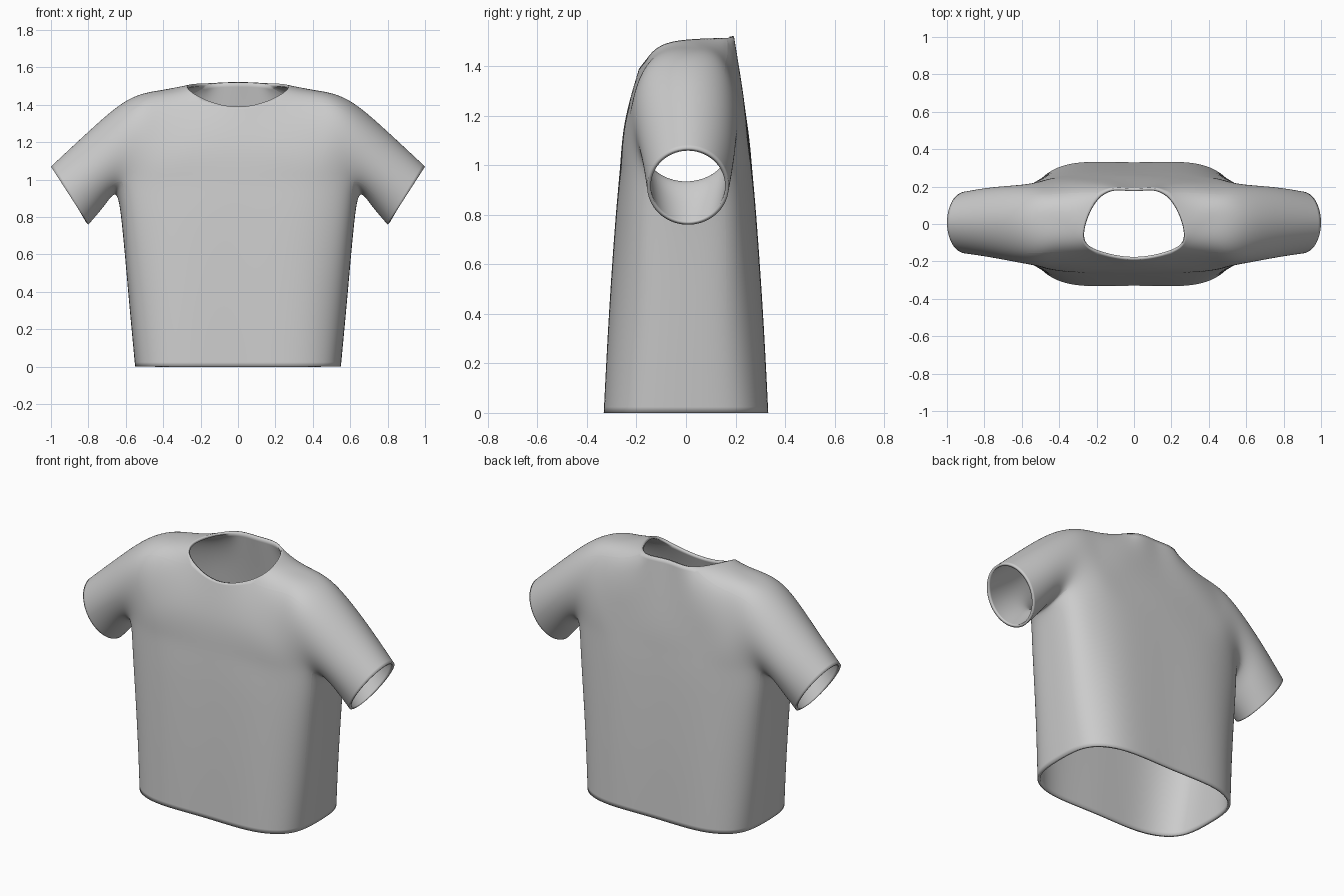
import bpy, bmesh, math
from mathutils import Matrix

if "Cube" in bpy.data.objects:
    bpy.data.objects.remove(bpy.data.objects["Cube"], do_unlink=True)

bm = bmesh.new()
points = {}


def vert(x, y, z):
    """Return the vertex at this place, making it once."""
    key = (round(x, 4), round(y, 4), round(z, 4))
    if key not in points:
        points[key] = bm.verts.new(key)
    return points[key]


def skin(rows):
    """Fill quads between neighbouring rows, leaving gaps at None."""
    for low, high in zip(rows, rows[1:]):
        for a, b, c, d in zip(low, low[1:], high[1:], high):
            if a and b and c and d:
                bm.faces.new((a, b, c, d))


# Torso rows from hem to chest: height, then (x, depth) from centre to side
torso = [
    (0.00, [(0, .33), (.27, .33), (.44, .285), (.53, .18), (.55, 0)]),
    (0.40, [(0, .31), (.28, .308), (.46, .265), (.565, .165), (.587, 0)]),
    (0.80, [(0, .283), (.285, .28), (.48, .245), (.598, .16), (.625, 0)]),
    (1.00, [(0, .266), (.28, .262), (.465, .24)]),
    (1.18, [(0, .246), (.27, .243), (.44, .232)]),
]
# Neckline and shoulder points, front (-1) and back (+1)
collar = {
    -1: [(0, -.19, 1.39), (.19, -.155, 1.435), (.42, -.15, 1.415)],
    1: [(0, .19, 1.522), (.17, .165, 1.515), (.42, .16, 1.42)],
}
ridge = [(.27, -.05, 1.5), (.42, .01, 1.477), (.59, .01, 1.425)]
# Sleeve rings: centre x and z, half height x and z, half width
sleeve = [(.755, 1.06, .035, .205, .188), (.9, .915, .1, .155, .165)]

for side in (-1, 1):
    armhole = [vert(*ridge[-1]), vert(.575, side * .155, 1.365), vert(.58, side * .212, 1.18),
               vert(.62, side * .165, .99), vert(.66, 0, .92)]
    rows = [[vert(x, side * d, z) for x, d in row] for z, row in torso]
    rows[3] += [armhole[3], armhole[4]]
    rows[4].append(armhole[2])
    rows.append([vert(*p) for p in collar[side]] + [armhole[1]])
    rows.append([None] + [vert(*p) for p in ridge])
    skin(rows)

    rings = [armhole]
    for cx, cz, hx, hz, width in sleeve:
        turn = [math.pi * k / 4 for k in range(5)]
        rings.append([vert(cx + hx * math.cos(t), .008 + side * width * math.sin(t),
                           cz + hz * math.cos(t)) for t in turn])
    skin(rings)

# Other half
bmesh.ops.mirror(bm, geom=bm.verts[:] + bm.edges[:] + bm.faces[:],
                 matrix=Matrix.Identity(4), merge_dist=0.0005, axis='X')
bmesh.ops.recalc_face_normals(bm, faces=bm.faces[:])
bm.normal_update()
front = min(bm.faces, key=lambda f: f.calc_center_median().y)
if front.normal.y > 0:
    bmesh.ops.reverse_faces(bm, faces=bm.faces[:])


def smooth_position(v):
    """Where subdivision will finally put a cage vertex."""
    if v.is_boundary:
        ends = [e.other_vert(v).co for e in v.link_edges if e.is_boundary]
        return (v.co * 4 + ends[0] + ends[1]) / 6
    n = len(v.link_edges)
    total = v.co * n * n
    for e in v.link_edges:
        total = total + e.other_vert(v).co * 4
    for loop in v.link_loops:
        total = total + loop.link_loop_next.link_loop_next.vert.co
    return total / (n * (n + 5))


# Push the cage out so the smooth surface passes through the chosen points
target = {v: v.co.copy() for v in bm.verts}
for _ in range(20):
    shift = {v: target[v] - smooth_position(v) for v in bm.verts}
    for v, move in shift.items():
        v.co += move

mesh = bpy.data.meshes.new("shirt")
bm.to_mesh(mesh)
bm.free()
shirt = bpy.data.objects.new("shirt", mesh)
bpy.context.collection.objects.link(shirt)

# Cloth: smooth surface with a thin inward thickness
subsurf = shirt.modifiers.new("smooth_cloth", 'SUBSURF')
subsurf.levels = subsurf.render_levels = 4
cloth = shirt.modifiers.new("cloth_thickness", 'SOLIDIFY')
cloth.thickness = 0.015
cloth.offset = -1

grey = bpy.data.materials.new("grey_cloth")
grey.use_nodes = True
grey.diffuse_color = (0.6, 0.6, 0.6, 1)
grey.node_tree.nodes["Principled BSDF"].inputs["Base Color"].default_value = (0.6, 0.6, 0.6, 1)
mesh.materials.append(grey)

bpy.context.view_layer.objects.active = shirt
shirt.select_set(True)
bpy.ops.object.shade_smooth_by_angle(angle=math.radians(50))
